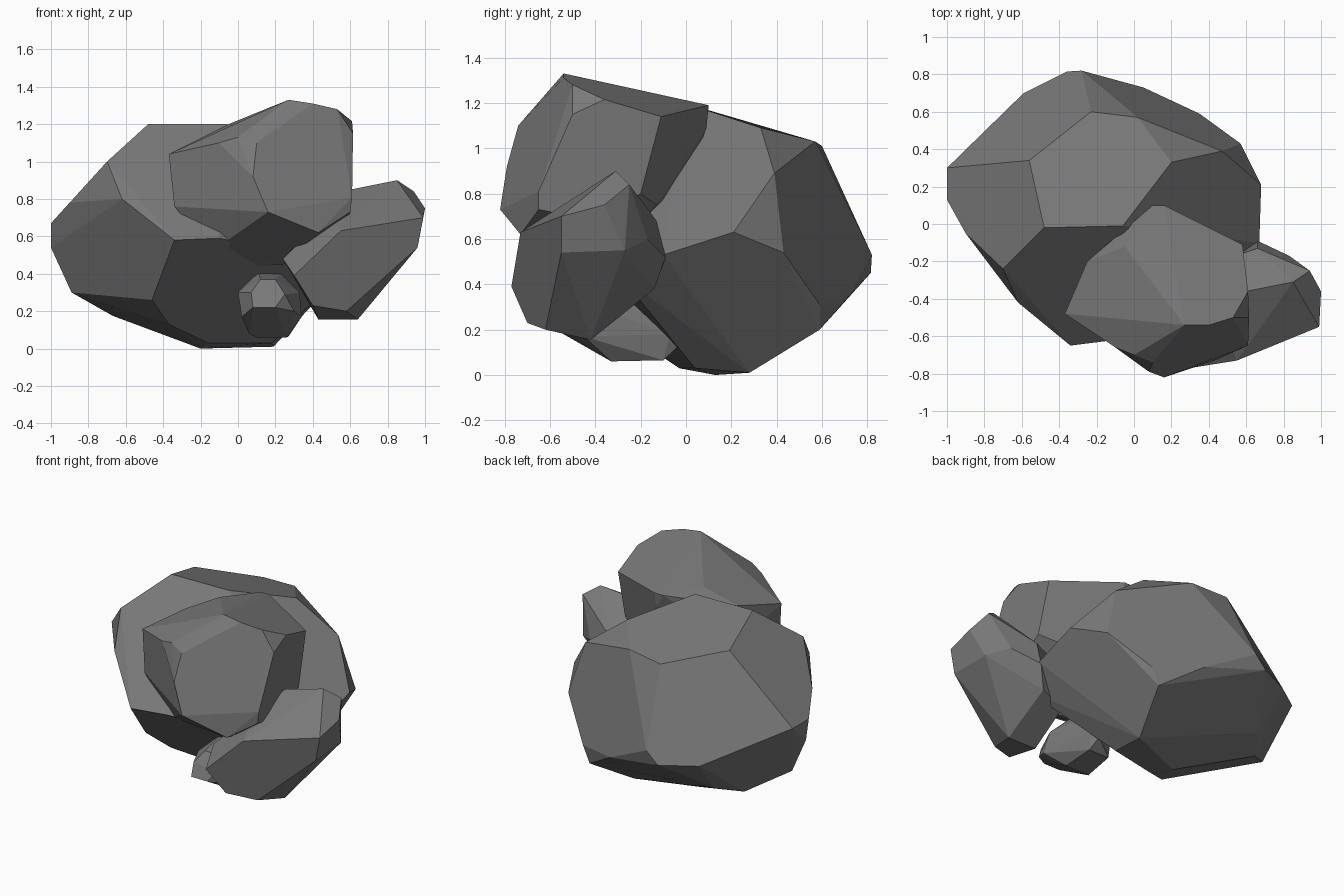
import bpy, bmesh, math

# Dark grey stone
stone = bpy.data.materials.new("dark_stone")
stone.diffuse_color = (.19, .19, .19, 1)


def rock(name, points, merge=8):
    """Faceted boulder: convex hull of corner points with near-flat facets merged."""
    bm = bmesh.new()
    for p in points:
        bm.verts.new(p)
    bmesh.ops.convex_hull(bm, input=bm.verts[:])
    loose = [v for v in bm.verts if not v.link_faces]
    bmesh.ops.delete(bm, geom=loose, context='VERTS')
    bmesh.ops.dissolve_limit(bm, angle_limit=math.radians(merge),
                             verts=bm.verts[:], edges=bm.edges[:])
    bmesh.ops.recalc_face_normals(bm, faces=bm.faces[:])
    me = bpy.data.meshes.new(name)
    bm.to_mesh(me)
    bm.free()
    me.materials.append(stone)
    ob = bpy.data.objects.new(name, me)
    bpy.context.collection.objects.link(ob)
    return ob


# Large main boulder
rock("main_boulder", [
    (-.48, -.02, 1.2), (-.06, -.01, 1.2), (.2, .33, 1.09), (.02, .57, 1.03),
    (-.23, .6, 1.01), (-.56, .34, 1.09),
    (-.7, -.24, 1.0), (-.9, -.05, .78), (-1, .13, .67), (-1, .3, .67),
    (-.62, -.42, .8), (-.34, -.65, .58), (.02, -.58, .57), (-.1, -.62, .59),
    (-1, .16, .54), (-.89, .15, .3), (-.46, -.32, .26), (-.37, -.18, .13),
    (-.16, -.03, .03), (.18, .04, .03), (-.2, .13, 0), (-.67, .34, .175),
    (.47, .39, .89), (.57, .43, .54), (.68, .21, .63), (.67, -.1, .53),
    (.6, -.3, .45), (.35, .59, .31), (.3, .59, .2), (.21, .45, .11),
    (.19, .28, .01), (.05, .73, .36), (-.28, .82, .53), (-.36, .815, .45),
    (-.59, .7, .46), (-.56, .5, .23)])

# Tall boulder leaning on the front
rock("upper_boulder", [
    (.27, -.54, 1.33), (.4, -.54, 1.31), (.53, -.5, 1.28), (.61, -.36, 1.215),
    (.16, .1, 1.19), (.1, .1, 1.19), (-.05, -.12, 1.2), (-.25, -.2, 1.1),
    (-.37, -.48, 1.04), (-.1, -.66, 1.1), (0, -.7, 1.13), (.1, -.74, 1.1),
    (.08, -.79, .92), (.16, -.82, .73), (.43, -.73, .62), (.6, -.65, .73),
    (.61, -.65, .81), (.615, -.5, 1.15), (.58, -.11, 1.14), (.16, .09, 1.09),
    (.59, -.2, .8), (.45, -.13, .75), (.58, -.4, .68), (-.34, -.5, .76),
    (-.14, -.5, .52), (.1, -.4, .44), (.24, -.4, .45), (-.25, -.2, .85),
    (.1, 0, .85)])

# Slanted boulder at the right
rock("side_boulder", [
    (.85, -.31, .9), (.6, -.36, .85), (.94, -.25, .84), (1, -.36, .75),
    (1, -.42, .7), (.99, -.55, .7), (.96, -.55, .54), (.95, -.27, .55),
    (.78, -.4, .38), (.66, -.09, .52), (.83, -.17, .6), (.66, -.13, .68),
    (.55, -.73, .63), (.3, -.77, .39), (.4, -.7, .23), (.58, -.62, .2),
    (.64, -.42, .155), (.43, -.42, .155), (.24, -.6, .48), (.28, -.6, .52),
    (.5, -.6, .68), (.6, -.14, .38), (.4, -.2, .35), (.45, -.2, .65)], 12)

# Little stone tucked underneath
rock("small_stone", [
    (.08, -.61, .22), (.2, -.61, .22), (.25, -.58, .29), (.2, -.52, .37),
    (.12, -.52, .37), (.07, -.57, .3), (.02, -.48, .17), (0, -.42, .3),
    (.06, -.36, .08), (.1, -.33, .06), (.26, -.33, .06), (.34, -.45, .17),
    (.3, -.54, .2), (.33, -.4, .3), (.23, -.32, .4), (.11, -.32, .41),
    (.12, -.1, .065), (.27, -.1, .065), (.25, -.03, .13), (.28, -.07, .18),
    (.26, -.2, .33), (.1, -.1, .2)])
